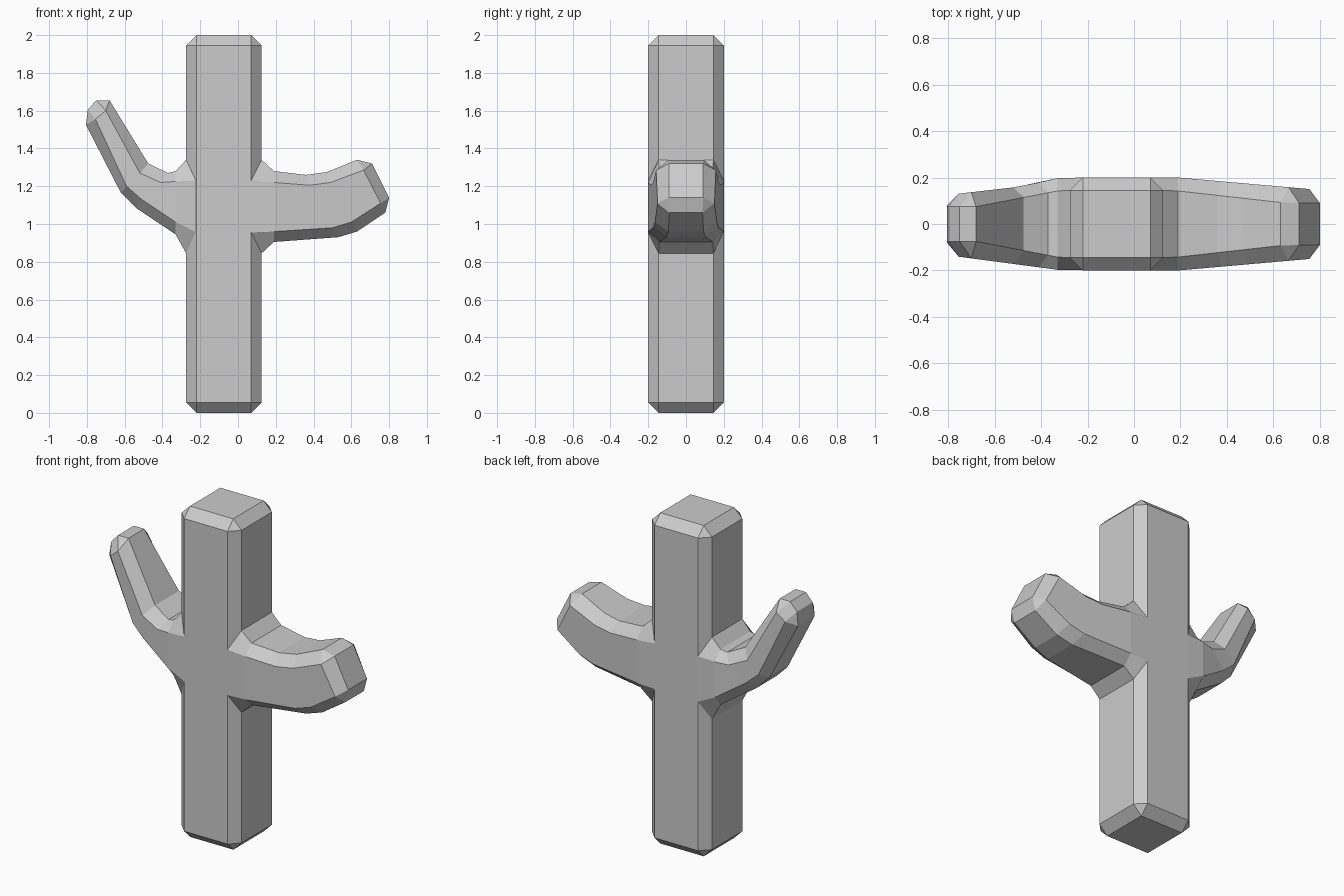
import bpy, bmesh

if "Cube" in bpy.data.objects:
    bpy.data.objects.remove(bpy.data.objects["Cube"])

CX = -0.075  # trunk centre in x


def lerp_table(table, x):
    """Piecewise-linear lookup in (x, value) pairs."""
    if x <= table[0][0]:
        return table[0][1]
    for (x0, v0), (x1, v1) in zip(table, table[1:]):
        if x <= x1:
            return v0 + (v1 - v0) * (x - x0) / (x1 - x0)
    return table[-1][1]


def arm(name, stations, tip, tip_y, inner, front, back):
    """Loft chamfered sections; each station is top, upper side, lower side, bottom in xz."""
    bm = bmesh.new()

    def ring(points, y_edge=None, y_front=None, y_back=None):
        (T, t, b, B) = points

        def v(p, side, chamfer):
            if y_edge is not None:
                y = y_edge
            else:
                table = inner if chamfer else (front if side < 0 else back)
                y = lerp_table(table, abs(p[0]))
            return bm.verts.new((p[0], side * y, p[1]))
        return [v(T, 1, True), v(T, -1, True), v(t, -1, False), v(b, -1, False),
                v(B, -1, True), v(B, 1, True), v(b, 1, False), v(t, 1, False)]

    # root hidden in the trunk, arm sections, then the small flat tip
    root = [(CX, 1.2), (CX, 1.15), (CX, 1.05), (CX, 1.0)]
    rings = [ring(root, 0.1)]
    rings += [ring(s) for s in stations]
    rings.append(ring([tip[0], tip[0], tip[1], tip[1]], tip_y))
    for a, b in zip(rings, rings[1:]):
        for i in range(8):
            j = (i + 1) % 8
            bm.faces.new((a[i], a[j], b[j], b[i]))
    bm.faces.new(rings[0])
    bm.faces.new(rings[-1])
    bmesh.ops.remove_doubles(bm, verts=bm.verts[:], dist=0.0005)
    bmesh.ops.recalc_face_normals(bm, faces=bm.faces[:])
    mesh = bpy.data.meshes.new(name)
    bm.to_mesh(mesh)
    bm.free()
    obj = bpy.data.objects.new(name, mesh)
    bpy.context.collection.objects.link(obj)
    return obj


# trunk: tall chamfered block
bpy.ops.mesh.primitive_cube_add(size=1, location=(CX, 0, 1))
trunk = bpy.context.object
trunk.name = "trunk"
trunk.scale = (0.4, 0.4, 2)
bpy.ops.object.transform_apply(location=False, rotation=False, scale=True)
bevel = trunk.modifiers.new("chamfer", 'BEVEL')
bevel.width = 0.055
bevel.segments = 1

# right arm: thick, short, gently rising
right_side = [(0.19, 0.2), (0.76, 0.15)]
arm("right_arm", [
    [(0.125, 1.34), (0.07, 1.23), (0.07, 0.955), (0.125, 0.845)],
    [(0.19, 1.28), (0.19, 1.22), (0.19, 0.96), (0.19, 0.905)],
    [(0.36, 1.26), (0.38, 1.205), (0.50, 0.98), (0.53, 0.93)],
    [(0.47, 1.275), (0.49, 1.22), (0.60, 1.01), (0.63, 0.96)],
    [(0.63, 1.34), (0.665, 1.285), (0.755, 1.11), (0.78, 1.06)],
], [(0.71, 1.32), (0.80, 1.14)], 0.09,
    [(0.125, 0.145), (0.19, 0.142), (0.63, 0.093), (0.78, 0.088)],
    right_side, right_side)

# left arm: thinner, bent upwards
arm("left_arm", [
    [(-0.275, 1.34), (-0.22, 1.23), (-0.22, 0.955), (-0.275, 0.845)],
    [(-0.33, 1.28), (-0.33, 1.225), (-0.33, 1.01), (-0.33, 0.945)],
    [(-0.37, 1.27), (-0.41, 1.22), (-0.51, 1.13), (-0.54, 1.085)],
    [(-0.475, 1.32), (-0.52, 1.27), (-0.59, 1.20), (-0.62, 1.165)],
    [(-0.68, 1.655), (-0.70, 1.60), (-0.755, 1.555), (-0.805, 1.525)],
], [(-0.75, 1.655), (-0.795, 1.605)], 0.075,
    [(0.275, 0.145), (0.33, 0.142), (0.68, 0.075), (0.805, 0.08)],
    [(0.33, 0.197), (0.76, 0.14)],
    [(0.22, 0.2), (0.33, 0.197), (0.48, 0.162), (0.76, 0.13)])
